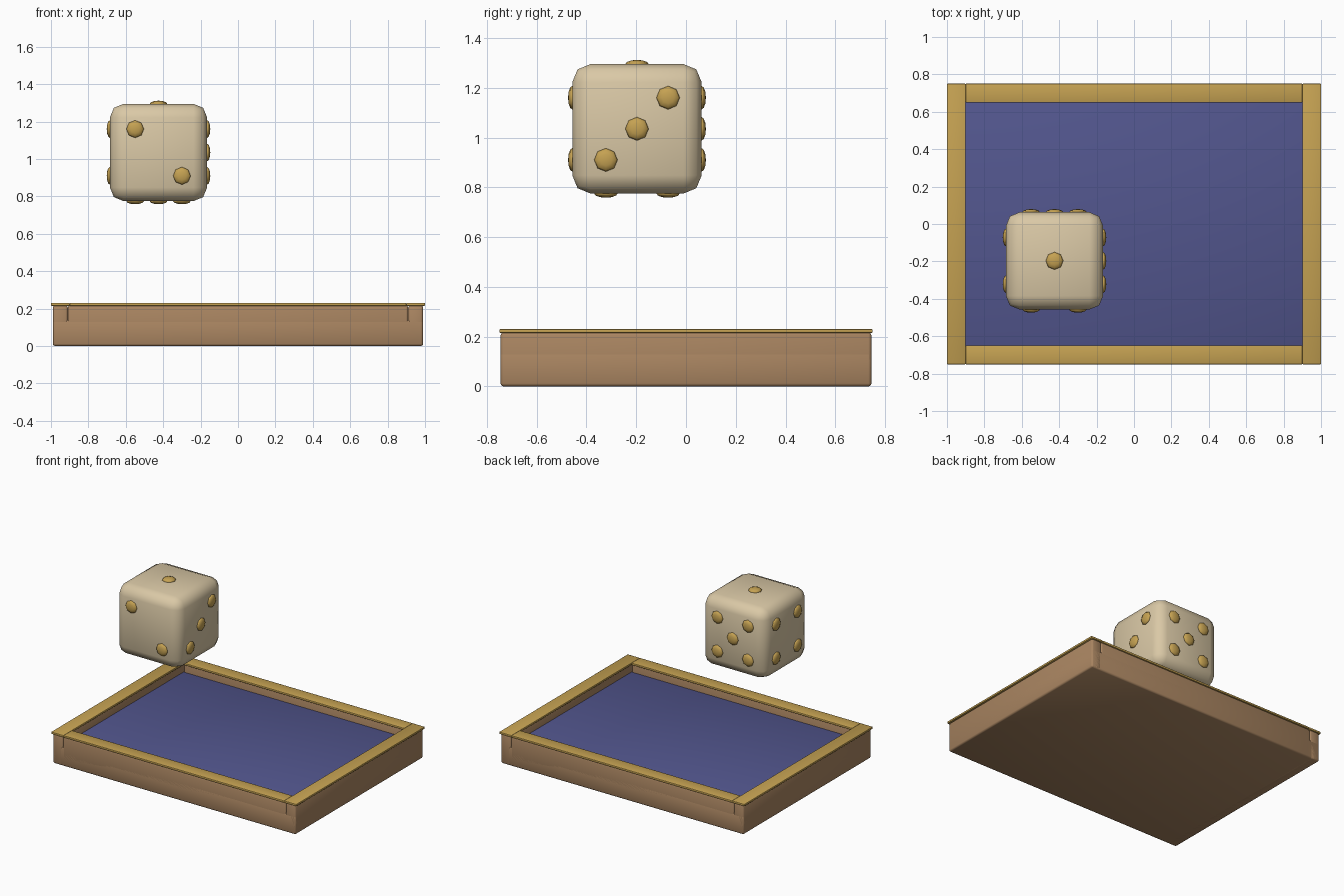
import bpy
import bmesh
from mathutils import Vector, Matrix

if "Cube" in bpy.data.objects:
    bpy.data.objects.remove(bpy.data.objects["Cube"])


def material(name, rgb):
    m = bpy.data.materials.new(name)
    m.diffuse_color = (*rgb, 1)
    m.use_nodes = True
    m.node_tree.nodes["Principled BSDF"].inputs["Base Color"].default_value = m.diffuse_color
    return m


WOOD = material("brown wood", (0.40, 0.235, 0.12))
GOLD = material("gold", (0.56, 0.36, 0.085))
FELT = material("blue felt", (0.085, 0.093, 0.27))
IVORY = material("ivory", (0.70, 0.58, 0.38))


def finish(bm, name, mat):
    for f in bm.faces:
        f.smooth = True
    me = bpy.data.meshes.new(name)
    bm.to_mesh(me)
    bm.free()
    me.materials.append(mat)
    ob = bpy.data.objects.new(name, me)
    bpy.context.collection.objects.link(ob)
    return ob


def box(name, lo, hi, mat, bevel, segments=2):
    """Rounded box between two corners."""
    lo, hi = Vector(lo), Vector(hi)
    bm = bmesh.new()
    bmesh.ops.create_cube(bm, size=1)
    for v in bm.verts:
        v.co = (lo + hi) / 2 + v.co * (hi - lo)
    bmesh.ops.bevel(bm, geom=bm.edges[:], offset=bevel, segments=segments,
                    profile=0.5, affect='EDGES')
    return finish(bm, name, mat)


# Tray floor and felt lining
box("tray_base", (-0.99, -0.745, 0), (0.99, 0.745, 0.14), WOOD, 0.012)
box("felt_lining", (-0.915, -0.67, 0.12), (0.915, 0.67, 0.155), FELT, 0.005)

# Walls and the overhanging gold rim on top of them
for s, side in ((-1, "left"), (1, "right")):
    x0, x1 = sorted((s * 0.91, s * 0.99))
    box(side + "_wall", (x0, -0.745, 0), (x1, 0.745, 0.217), WOOD, 0.012)
    x0, x1 = sorted((s * 0.9, s * 1.0))
    box(side + "_rim", (x0, -0.75, 0.215), (x1, 0.75, 0.23), GOLD, 0.003)
for s, side in ((-1, "front"), (1, "back")):
    y0, y1 = sorted((s * 0.665, s * 0.745))
    box(side + "_wall", (-0.91, y0, 0), (0.91, y1, 0.217), WOOD, 0.012)
    y0, y1 = sorted((s * 0.65, s * 0.75))
    box(side + "_rim", (-0.9, y0, 0.215), (0.9, y1, 0.23), GOLD, 0.003)

# Floating die
C = Vector((-0.425, -0.197, 1.035))
H = 0.26
half = Vector((H, H, H))
box("die", C - half, C + half, IVORY, 0.073)

# Pips: face normal, the two in-face axes, and grid positions
X, Y, Z = Vector((1, 0, 0)), Vector((0, 1, 0)), Vector((0, 0, 1))
corners = [(a, b) for a in (-1, 1) for b in (-1, 1)]
faces = {
    "top": (Z, X, Y, [(0, 0)]),
    "front": (-Y, X, Z, [(-1, 1), (1, -1)]),
    "right": (X, Y, Z, [(-1, -1), (0, 0), (1, 1)]),
    "left": (-X, -Y, Z, corners),
    "back": (Y, -X, Z, corners + [(0, 0)]),
    "bottom": (-Z, X, -Y, corners + [(0, -1), (0, 1)]),
}
for name, (n, u, v, spots) in faces.items():
    bm = bmesh.new()
    for a, b in spots:
        pos = C + n * H + (u * a + v * b) * 0.125
        rot = Matrix((u, v, n)).transposed().to_4x4()
        mat = Matrix.Translation(pos) @ rot @ Matrix.Diagonal((1, 1, 0.36, 1))
        bmesh.ops.create_uvsphere(bm, u_segments=8, v_segments=6,
                                  radius=0.047, matrix=mat)
    finish(bm, name + "_pips", GOLD)
